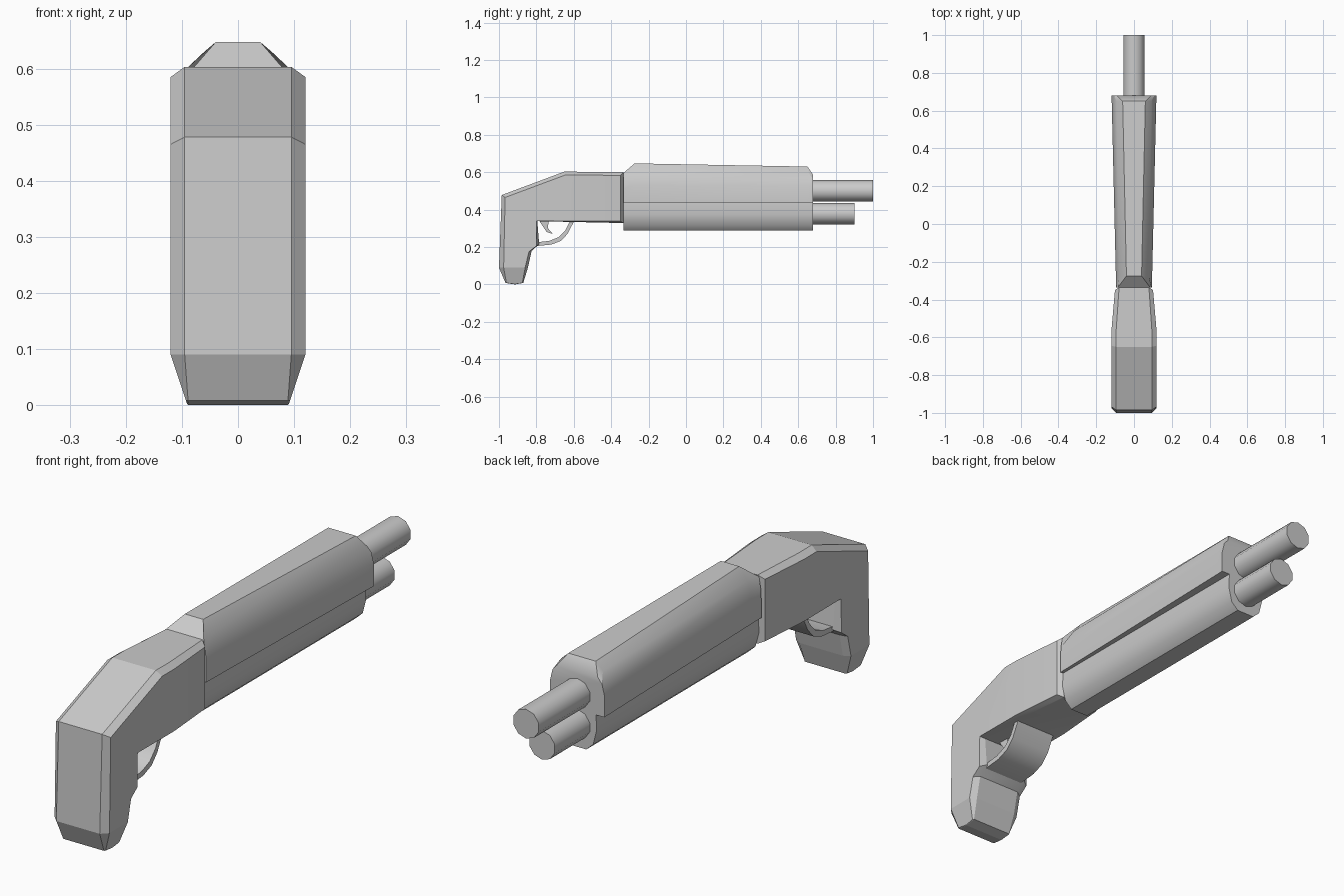
import bpy, bmesh, math
from mathutils import Vector

if "Cube" in bpy.data.objects:
    bpy.data.objects.remove(bpy.data.objects["Cube"])


def finish(name, bm, angle=28):
    bmesh.ops.recalc_face_normals(bm, faces=bm.faces)
    me = bpy.data.meshes.new(name)
    bm.to_mesh(me)
    bm.free()
    ob = bpy.data.objects.new(name, me)
    bpy.context.collection.objects.link(ob)
    for p in me.polygons:
        p.use_smooth = True
    me.set_sharp_from_angle(angle=math.radians(angle))
    return ob


def loft(rings):
    """Skin a list of closed rings and cap both ends."""
    bm = bmesh.new()
    rows = [[bm.verts.new(p) for p in r] for r in rings]
    n = len(rows[0])
    for a, b in zip(rows, rows[1:]):
        for i in range(n):
            j = (i + 1) % n
            bm.faces.new((a[i], a[j], b[j], b[i]))
    bm.faces.new(rows[0])
    bm.faces.new(rows[-1])
    return bm


def side_ring(x, profile):
    return [(x, y, z) for y, z in profile]


def cross_ring(y, half):
    """Mirror a half cross-section of (x, z) points."""
    return [(x, y, z) for x, z in half] + [(-x, y, z) for x, z in reversed(half)]


# Stock: outer outline plus an inset outline on each side gives the chamfer
outline = [(-0.985, 0.478), (-0.65, 0.603), (-0.335, 0.6), (-0.335, 0.328),
           (-0.795, 0.338), (-0.785, 0.215), (-0.825, 0.18), (-0.845, 0.09),
           (-0.87, 0.008), (-0.915, 0.0), (-0.965, 0.008), (-1.0, 0.09)]
inset = [(-0.967, 0.465), (-0.645, 0.585), (-0.35, 0.583), (-0.35, 0.338),
         (-0.798, 0.34), (-0.8, 0.205), (-0.84, 0.175), (-0.86, 0.09),
         (-0.875, 0.008), (-0.915, 0.002), (-0.96, 0.008), (-0.975, 0.09)]
bm = loft([side_ring(-0.12, inset), side_ring(-0.095, outline),
           side_ring(0.095, outline), side_ring(0.12, inset)])
for co, no in (((0, -0.57, 0), (0, 1, 0)), ((0, 0, 0.09), (0, 0, 1))):
    bmesh.ops.bisect_plane(bm, geom=bm.verts[:] + bm.edges[:] + bm.faces[:],
                           plane_co=Vector(co), plane_no=Vector(no))
for v in bm.verts:
    # taper toward the receiver front and toward the grip bottom
    if v.co.y > -0.57:
        v.co.x *= 1 - 0.17 * (v.co.y + 0.57) / 0.235
    if v.co.z < 0.09:
        t = 1 - v.co.z / 0.09
        v.co.x *= 1 - (0.25 if abs(v.co.x) > 0.1 else 0.07) * t
finish("stock", bm, 15)

# Upper housing with sloped ends, widening toward the muzzle
finish("upper_housing", loft([
    cross_ring(-0.335, [(0.095, 0.435), (0.095, 0.51), (0.093, 0.55), (0.085, 0.595)]),
    cross_ring(-0.275, [(0.096, 0.435), (0.096, 0.53), (0.078, 0.6), (0.04, 0.647)]),
    cross_ring(0.65, [(0.118, 0.435), (0.118, 0.53), (0.092, 0.6), (0.06, 0.63)]),
    cross_ring(0.68, [(0.119, 0.435), (0.119, 0.52), (0.108, 0.565), (0.09, 0.585)]),
]), 35)

# Lower fore-end
fore = [(0.082, 0.437), (0.085, 0.375), (0.07, 0.315), (0.04, 0.287)]
finish("fore_end", loft([cross_ring(-0.335, fore), cross_ring(0.68, fore)]), 35)

# Barrel and magazine tube
for name, z, end in (("barrel", 0.5, 1.0), ("magazine_tube", 0.378, 0.9)):
    n = 10
    rings = [[(0.058 * math.cos(math.tau * (i + 0.5) / n), y,
               z + 0.058 * math.sin(math.tau * (i + 0.5) / n)) for i in range(n)]
             for y in (0.6, end)]
    finish(name, loft(rings), 40)

# Trigger guard strap, as wide as the grip
guard = [(-0.8, 0.225), (-0.73, 0.233), (-0.68, 0.253), (-0.645, 0.29), (-0.622, 0.335),
         (-0.6, 0.335), (-0.632, 0.272), (-0.668, 0.233), (-0.72, 0.213), (-0.8, 0.205)]
finish("trigger_guard", loft([side_ring(x, guard) for x in (-0.09, 0.09)]), 35)

# Trigger
trigger = [(-0.785, 0.34), (-0.735, 0.34), (-0.738, 0.3), (-0.712, 0.27),
           (-0.745, 0.28), (-0.765, 0.31)]
finish("trigger", loft([side_ring(x, trigger) for x in (-0.03, 0.03)]), 35)
